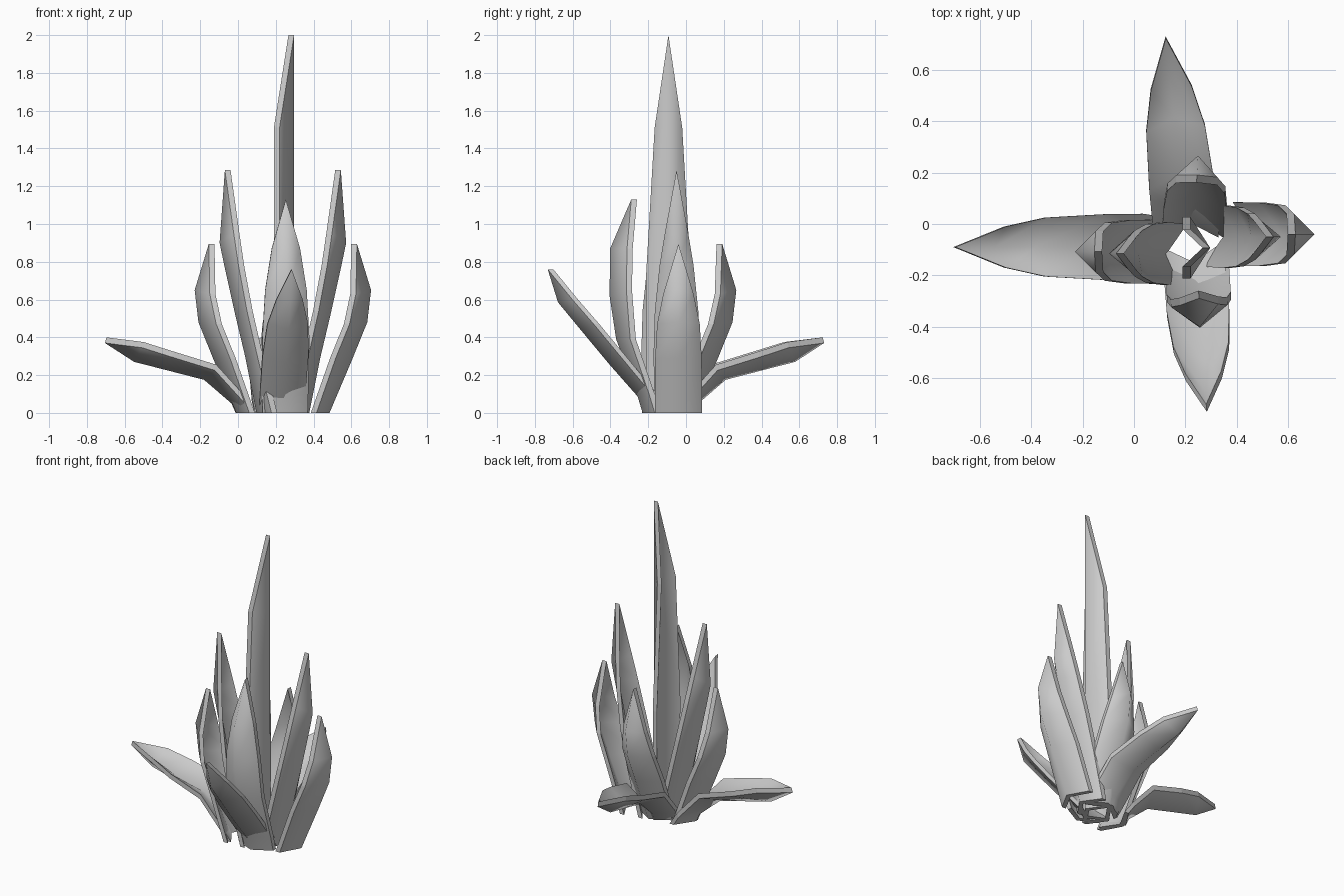
import bpy, bmesh, math
from mathutils import Matrix, Vector

if "Cube" in bpy.data.objects:
    bpy.data.objects.remove(bpy.data.objects["Cube"])

# Leaf profiles: (rib r, rib z, edge r, edge z, half width), base to tip
SPEAR = [(.297, 0, .22, 0, .115), (.297, .7, .22, .7, .12),
         (.297, 1.5, .22, 1.51, .073), (.297, 2, .297, 2, 0)]
TALL = [(.14, 0, .06, 0, .115), (.20, .3, .135, .3, .122),
        (.25, .51, .19, .54, .115), (.31, .78, .235, .78, .09),
        (.335, .9, .26, .95, .062), (.307, 1.285, .307, 1.285, 0)]
MIDDLE = [(.247, 0, .178, 0, .125), (.37, .29, .28, .29, .123),
          (.447, .48, .353, .47, .113), (.467, .65, .387, .63, .08),
          (.392, .895, .392, .895, 0)]
FRONT = [(.23, 0, .17, 0, .12), (.26, .1, .20, .1, .122),
         (.37, .39, .30, .39, .125), (.405, .62, .32, .65, .11),
         (.402, .87, .315, .87, .075), (.29, 1.13, .29, 1.13, 0)]
LOW_FRONT = [(.18, 0, .11, 0, .12), (.41, .26, .36, .30, .122),
             (.56, .44, .50, .47, .108), (.68, .585, .61, .60, .07),
             (.735, .76, .735, .76, 0)]
SPREAD = [(.25, 0, .17, 0, .12), (.272, .05, .21, .06, .13),
          (.417, .175, .36, .225, .128), (.63, .23, .587, .295, .115),
          (.787, .27, .745, .345, .08), (.942, .37, .942, .37, 0)]


def leaf(name, profile, pivot, azimuth, offset=(-.03, 0, 0)):
    """V-section blade, thickened by a constant offset."""
    bm = bmesh.new()
    layers = []
    for shift in (Vector((0, 0, 0)), Vector(offset)):
        rows = []
        for rr, rz, er, ez, w in profile:
            pts = [(er, -w, ez), (rr, 0, rz), (er, w, ez)]
            if w == 0:
                v = bm.verts.new(Vector(pts[1]) + shift)
                rows.append([v, v, v])
            else:
                row = []
                for p in pts:
                    q = Vector(p)
                    # keep the base flat on the ground
                    s = shift if rz > 0 else Vector((-.03, 0, 0))
                    row.append(bm.verts.new(q + s if shift.length else q))
                rows.append(row)
        layers.append(rows)

    def face(*vs):
        return bm.faces.new(list(dict.fromkeys(vs)))

    a, b = layers
    rim = []
    for i in range(len(profile) - 1):
        for j in (0, 1):
            face(a[i][j], a[i][j+1], a[i+1][j+1], a[i+1][j])
            face(b[i][j], b[i+1][j], b[i+1][j+1], b[i][j+1])
        for j in (0, 2):
            rim.append(face(a[i][j], a[i+1][j], b[i+1][j], b[i][j]))
    for j in (0, 1):
        rim.append(face(a[0][j], a[0][j+1], b[0][j+1], b[0][j]))
    bmesh.ops.recalc_face_normals(bm, faces=bm.faces)
    # smooth blade, crisp rim
    for f in bm.faces:
        f.smooth = True
    for f in rim:
        for e in f.edges:
            e.smooth = False
    bm.transform(Matrix.Translation((pivot[0], pivot[1], 0))
                 @ Matrix.Rotation(math.radians(azimuth), 4, 'Z'))
    me = bpy.data.meshes.new(name)
    bm.to_mesh(me)
    bm.free()
    bpy.context.collection.objects.link(bpy.data.objects.new(name, me))


CX = .2375
UP = (-.008, 0, .03)
# central spear
leaf("spear_leaf", SPEAR, (0, -.093), 0)
# left and right leaves
leaf("tall_leaf_right", TALL, (CX, -.05), 0)
leaf("tall_leaf_left", TALL, (CX, -.115), 180)
leaf("middle_leaf_right", MIDDLE, (CX, -.04), 0)
leaf("middle_leaf_left", MIDDLE, (CX, -.108), 180)
leaf("spreading_leaf_left", SPREAD, (CX, -.09), 180.0, UP)
# back leaves
leaf("middle_leaf_back", MIDDLE, (.225, -.20), 87)
leaf("spreading_leaf_back", SPREAD, (.225, -.205), 96.2, UP)
# front leaves
leaf("front_leaf", FRONT, (.243, 0), -88)
leaf("low_leaf_front", LOW_FRONT, (.22, 0), -85)
